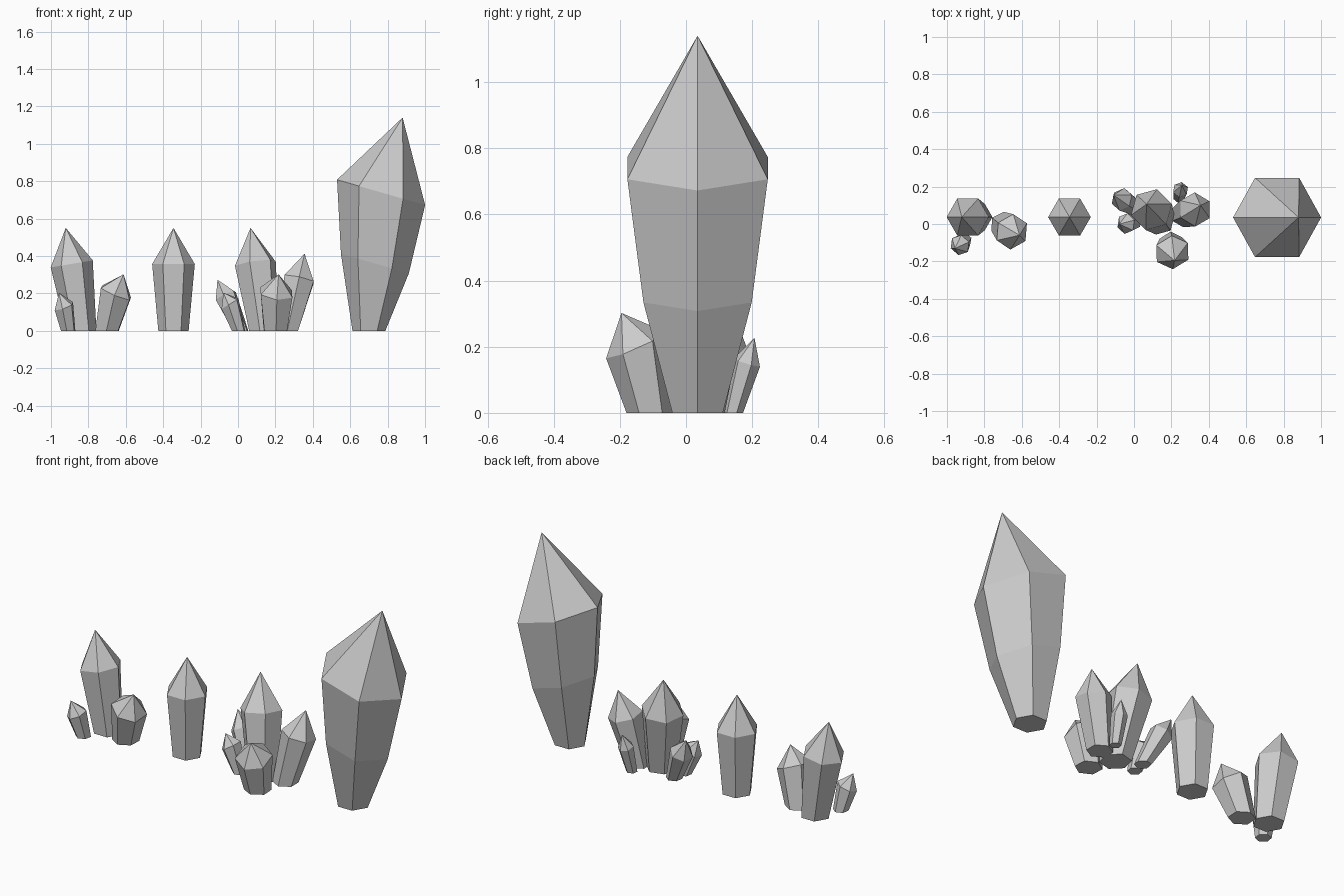
import bpy, bmesh
from math import cos, sin, radians, tau
from mathutils import Vector, Matrix

if "Cube" in bpy.data.objects:
    bpy.data.objects.remove(bpy.data.objects["Cube"])

UP = Vector((0, 0, 1))


def ring(bm, centre, radius, normal, rot):
    """Six-sided ring, tilted so it faces along normal."""
    tilt = UP.rotation_difference(normal)
    verts = []
    for i in range(6):
        a = rot + tau * i / 6
        p = Vector((cos(a), sin(a), 0)) * radius
        verts.append(bm.verts.new(centre + tilt @ p))
    return verts


def crystal(name, base, base_r, shoulder, shoulder_r, tip, rot=0, waist=None):
    """Tapered hexagonal shard: flat base, optional waist ring, shoulder, point."""
    bm = bmesh.new()
    shoulder, tip = Vector(shoulder), Vector(tip)
    axis = tip - shoulder
    rot = radians(rot)
    rings = [ring(bm, Vector((*base, 0)), base_r, UP, rot)]
    if waist:
        rings.append(ring(bm, Vector(waist[0]), waist[1], axis, rot))
    rings.append(ring(bm, shoulder, shoulder_r, axis, rot))
    point = bm.verts.new(tip)
    bm.faces.new(rings[0][::-1])
    for low, high in zip(rings, rings[1:]):
        for i in range(6):
            j = (i + 1) % 6
            bm.faces.new((low[i], low[j], high[j], high[i]))
    for i in range(6):
        bm.faces.new((rings[-1][i], rings[-1][(i + 1) % 6], point))
    bmesh.ops.recalc_face_normals(bm, faces=bm.faces)
    mesh = bpy.data.meshes.new(name)
    bm.to_mesh(mesh)
    bm.free()
    bpy.context.collection.objects.link(bpy.data.objects.new(name, mesh))


# Large crystal with a waist
crystal("large_crystal", (0.70, 0.035), 0.088, (0.765, 0.035, 0.74), 0.245,
        (0.88, 0.035, 1.14), 0, ((0.732, 0.035, 0.36), 0.189))

# Lone upright crystal
crystal("single_crystal", (-0.345, 0.037), 0.081, (-0.345, 0.037, 0.357), 0.114,
        (-0.345, 0.037, 0.55))

# Left group of three
crystal("left_tall_crystal", (-0.838, 0.037), 0.081, (-0.889, 0.037, 0.358), 0.114,
        (-0.921, 0.037, 0.55))
crystal("left_small_crystal", (-0.908, -0.088), 0.041, (-0.931, -0.113, 0.131), 0.056,
        (-0.957, -0.13, 0.203), 20)
crystal("left_short_crystal", (-0.70, -0.005), 0.07, (-0.653, -0.042, 0.203), 0.096,
        (-0.612, -0.06, 0.302), 27)

# Central cluster
crystal("cluster_tall_crystal", (0.138, 0.022), 0.081, (0.093, 0.077, 0.358), 0.114,
        (0.067, 0.106, 0.55), 15)
crystal("cluster_front_crystal", (0.20, -0.11), 0.07, (0.205, -0.152, 0.205), 0.098,
        (0.217, -0.195, 0.302), 33)
crystal("cluster_right_crystal", (0.263, 0.05), 0.067, (0.326, 0.078, 0.275), 0.092,
        (0.356, 0.10, 0.412), 30)
crystal("cluster_left_back_crystal", (0.015, 0.085), 0.043, (-0.065, 0.132, 0.185), 0.062,
        (-0.11, 0.155, 0.273), 20)
crystal("cluster_left_front_crystal", (0.003, 0.01), 0.038, (-0.043, 0.002, 0.145), 0.056,
        (-0.078, 0.0, 0.204), 20)
crystal("cluster_back_crystal", (0.24, 0.143), 0.03, (0.249, 0.184, 0.152), 0.042,
        (0.256, 0.207, 0.227), 20)
